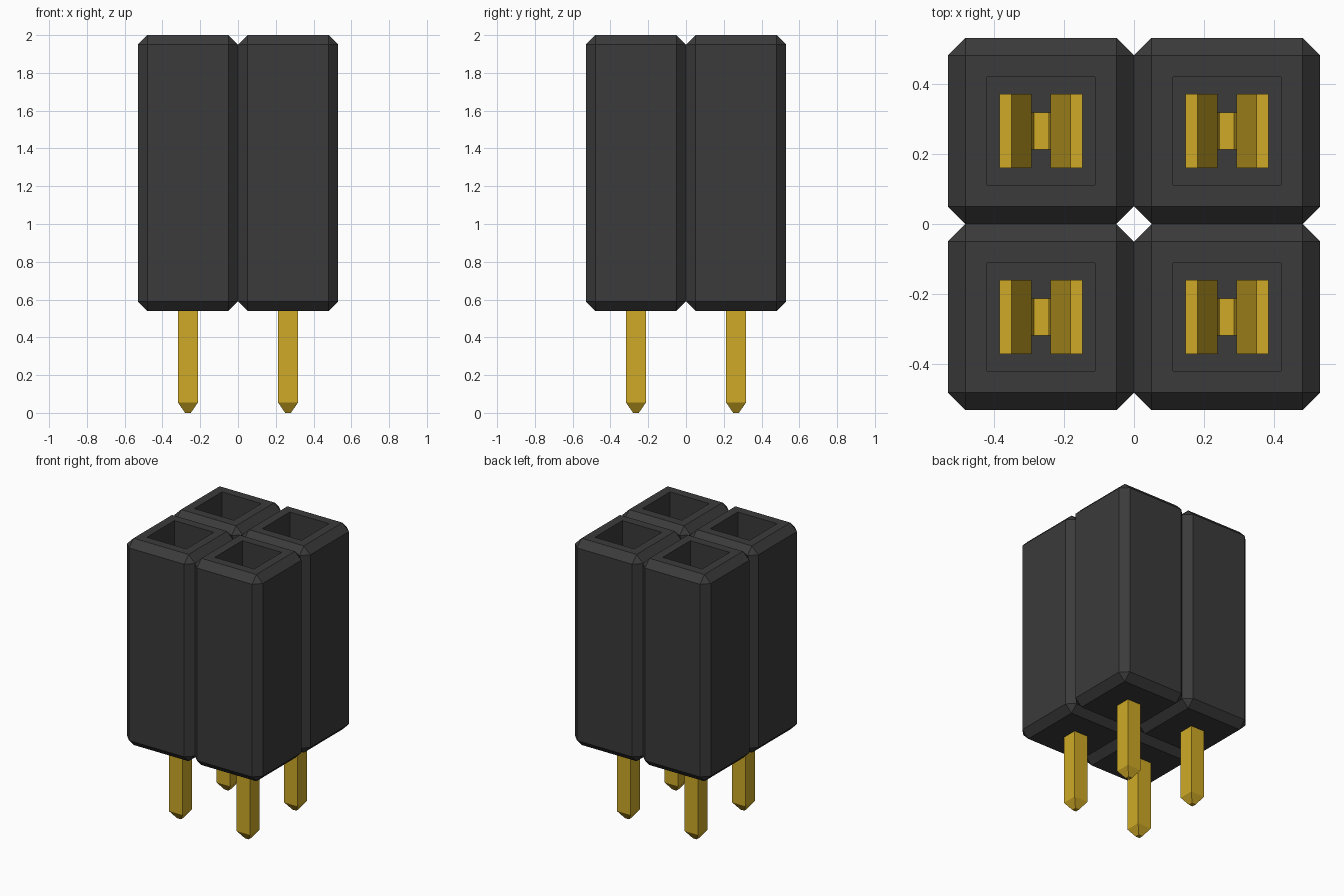
import bpy
import bmesh
from mathutils import Vector

if "Cube" in bpy.data.objects:
    bpy.data.objects.remove(bpy.data.objects["Cube"], do_unlink=True)

HALF = 0.265            # half a cell, so the cells touch at the centre planes
BOTTOM, TOP = 0.54, 2.0
CHAMFER = 0.05


def make_material(name, rgb):
    mat = bpy.data.materials.new(name)
    mat.use_nodes = True
    colour = (*rgb, 1.0)
    mat.diffuse_color = colour
    bsdf = next(n for n in mat.node_tree.nodes if n.type == 'BSDF_PRINCIPLED')
    bsdf.inputs["Base Color"].default_value = colour
    return mat


def finish(bm, name, mat):
    bmesh.ops.recalc_face_normals(bm, faces=bm.faces)
    mesh = bpy.data.meshes.new(name)
    bm.to_mesh(mesh)
    bm.free()
    mesh.materials.append(mat)
    obj = bpy.data.objects.new(name, mesh)
    bpy.context.collection.objects.link(obj)
    return obj


def loft(bm, sections):
    """Stack square sections given as (z, half width) and cap both ends."""
    rings = [[bm.verts.new((sx * h, sy * h, z))
              for sx, sy in ((-1, -1), (1, -1), (1, 1), (-1, 1))]
             for z, h in sections]
    for a, b in zip(rings, rings[1:]):
        for i in range(4):
            j = (i + 1) % 4
            bm.faces.new((a[i], a[j], b[j], b[i]))
    bm.faces.new(rings[0][::-1])
    bm.faces.new(rings[-1])


def extrude_profile(bm, profile, half_depth, side):
    """Extrude an (x, z) outline along y; side = -1 mirrors it in x."""
    front = [bm.verts.new((side * x, -half_depth, z)) for x, z in profile]
    face = bm.faces.new(front)
    new = bmesh.ops.extrude_face_region(bm, geom=[face])
    verts = [g for g in new["geom"] if isinstance(g, bmesh.types.BMVert)]
    bmesh.ops.translate(bm, verts=verts, vec=(0, 2 * half_depth, 0))


def make_housing(name, mat):
    # Chamfered block
    bm = bmesh.new()
    bmesh.ops.create_cube(bm, size=1)
    bmesh.ops.scale(bm, verts=bm.verts, vec=(2 * HALF, 2 * HALF, TOP - BOTTOM))
    bmesh.ops.translate(bm, verts=bm.verts, vec=(0, 0, (TOP + BOTTOM) / 2))
    bmesh.ops.bevel(bm, geom=bm.edges[:], offset=CHAMFER, segments=1,
                    affect='EDGES', profile=0.5)
    # Square socket sunk into the top
    top = max(bm.faces, key=lambda f: f.calc_center_median().z)
    bmesh.ops.inset_region(bm, faces=[top], thickness=HALF - CHAMFER - 0.128)
    top = min((f for f in bm.faces if f.calc_center_median().z > TOP - 1e-4),
              key=lambda f: f.calc_center_median().xy.length)
    pocket = bmesh.ops.extrude_discrete_faces(bm, faces=[top])["faces"][0]
    bmesh.ops.translate(bm, verts=pocket.verts, vec=(0, 0, 0.75 - TOP))
    return finish(bm, name, mat)


def make_contact(name, mat):
    bm = bmesh.new()
    # Square pin with a tapered tip
    loft(bm, [(0.0, 0.015), (0.055, 0.053), (1.2, 0.053)])
    # Pair of flared spring prongs, each joined to the pin by a narrow neck
    prong = [(0.118, 1.7), (0.084, 1.7), (0.027, 1.45), (0.027, 1.32),
             (0.062, 1.32), (0.062, 1.44)]
    neck = [(0.027, 1.33), (0.019, 1.19), (0.053, 1.19), (0.061, 1.33)]
    for side in (-1, 1):
        extrude_profile(bm, prong, 0.105, side)
        extrude_profile(bm, neck, 0.053, side)
    return finish(bm, name, mat)


black = make_material("black plastic", (0.043, 0.043, 0.043))
gold = make_material("gold metal", (0.62, 0.40, 0.02))

# Two by two grid of identical cells
for row, y in (("front", -HALF), ("back", HALF)):
    for col, x in (("right", -HALF), ("left", HALF)):
        for obj in (make_housing(f"housing_{row}_{col}", black),
                    make_contact(f"contact_pin_{row}_{col}", gold)):
            obj.location = Vector((x, y, 0))
